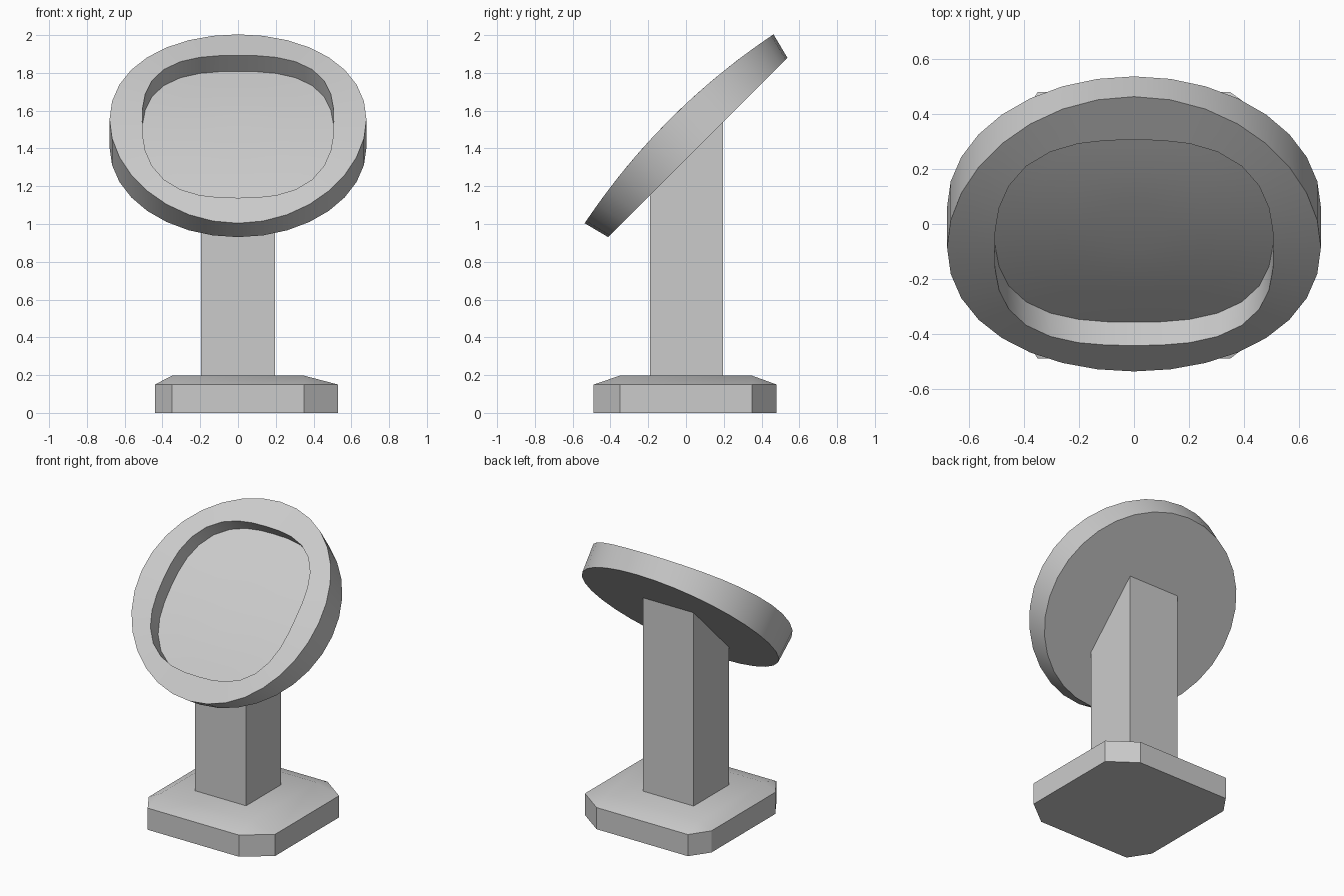
import bpy, bmesh, math
from mathutils import Vector

if "Cube" in bpy.data.objects:
    bpy.data.objects.remove(bpy.data.objects["Cube"])


def make(name, rings, caps=(True, True)):
    """Skin a list of equal-length vertex rings, with optional end caps."""
    bm = bmesh.new()
    loops = [[bm.verts.new(p) for p in ring] for ring in rings]
    n = len(loops[0])
    for a, b in zip(loops, loops[1:]):
        for i in range(n):
            j = (i + 1) % n
            bm.faces.new((a[i], a[j], b[j], b[i]))
    if caps[0]:
        bm.faces.new(loops[0][::-1])
    if caps[1]:
        bm.faces.new(loops[-1])
    bmesh.ops.remove_doubles(bm, verts=bm.verts, dist=1e-4)
    bmesh.ops.recalc_face_normals(bm, faces=bm.faces)
    me = bpy.data.meshes.new(name)
    bm.to_mesh(me)
    bm.free()
    ob = bpy.data.objects.new(name, me)
    bpy.context.collection.objects.link(ob)
    bpy.ops.object.select_all(action='DESELECT')
    ob.select_set(True)
    bpy.context.view_layer.objects.active = ob
    bpy.ops.object.shade_smooth_by_angle(angle=math.radians(30))
    return ob


# Base: uneven octagon slab with a shallow sloped top
c, x0, x1, y0, y1 = 0.35, -0.44, 0.53, -0.49, 0.48
octagon = [(-c, y0), (c, y0), (x1, -c), (x1, c), (c, y1), (-c, y1), (x0, c), (x0, -c)]
top = [(-c, -c), (c, -c), (c, -c), (c, c), (c, c), (-c, c), (-c, c), (-c, -c)]
bm_rings = [[(x, y, 0) for x, y in octagon],
            [(x, y, 0.15) for x, y in octagon],
            [(x * 0.999, y * 0.999, 0.197) for x, y in top]]
base = bmesh.new()
lower, upper = ([base.verts.new(p) for p in r] for r in bm_rings[:2])
for i in range(8):
    j = (i + 1) % 8
    base.faces.new((lower[i], lower[j], upper[j], upper[i]))
base.faces.new(lower[::-1])
corners = [base.verts.new((x, y, 0.197)) for x, y in ((-c, -c), (c, -c), (c, c), (-c, c))]
for k in range(4):
    i, j = 2 * k, 2 * k + 1
    a, b = corners[k], corners[(k + 1) % 4]
    base.faces.new((upper[i], upper[j], b, a))
    base.faces.new((upper[j], upper[(j + 1) % 8], b))
base.faces.new(corners)
bmesh.ops.recalc_face_normals(base, faces=base.faces)
mesh = bpy.data.meshes.new("base")
base.to_mesh(mesh)
base.free()
base_ob = bpy.data.objects.new("base", mesh)
bpy.context.collection.objects.link(base_ob)
bpy.context.view_layer.objects.active = base_ob
base_ob.select_set(True)
bpy.ops.object.shade_smooth_by_angle(angle=math.radians(30))

# Post: square column, cut at 45 degrees under the plate
square = [(-0.195, -0.19), (0.195, -0.19), (0.195, 0.195), (-0.195, 0.195)]
make("post", [[(x, y, 0.19) for x, y in square],
              [(x, y, y + 1.3525) for x, y in square]])

# Tilted plate: flat round back, front face curved along the slope, sunken panel
SEG = 32
origin = Vector((0, 0.0625, 1.405))
V = Vector((0, 1, 1)).normalized()
N = Vector((0, -1, 1)).normalized()


def place(u, v, n):
    return origin + Vector((u, 0, 0)) + V * v + N * n


def front(v):
    return 0.14 + 0.07 * (1 - (v / 0.707) ** 2)


def outline(ru, rv, power=2.0, shift=0.0):
    pts = []
    for i in range(SEG):
        t = 2 * math.pi * i / SEG
        cu, sv = math.cos(t), math.sin(t)
        r = (abs(cu) ** power + abs(sv) ** power) ** (-1 / power)
        pts.append((ru * r * cu, rv * r * sv + shift))
    return pts


recess = outline(0.507, 0.531, 2.7, -0.014)
rings = [[place(u, v, 0) for u, v in outline(0.68, 0.671)],
         [place(u, v, front(v)) for u, v in outline(0.68, 0.707)],
         [place(u, v, front(v)) for u, v in recess]]
for s in (1, 0.75, 0.5, 0.25):
    rings.append([place(u * s, v * s, front(v * s) - 0.12) for u, v in recess])
make("dished_plate", rings)
